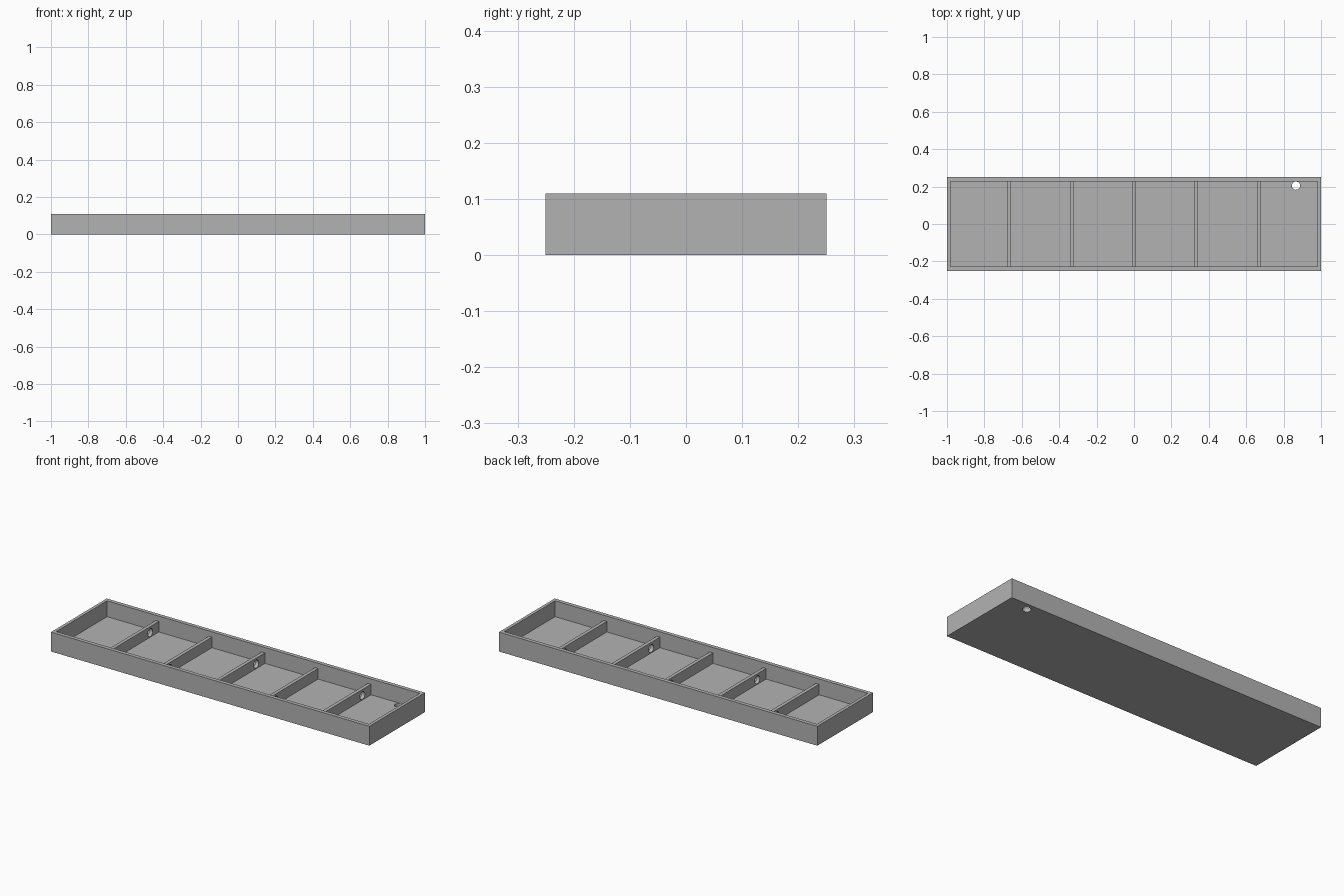
import bpy
import math

cube = bpy.data.objects.get("Cube")
if cube:
    bpy.data.objects.remove(cube, do_unlink=True)

LENGTH, WIDTH, HEIGHT = 2.0, 0.5, 0.11
INNER_X, INNER_Y = 0.982, 0.228   # half sizes of the cavity
FLOOR, RIB_TOP, RIB_THICK = 0.02, 0.08, 0.02

grey = bpy.data.materials.new("plain grey")
grey.use_nodes = True
colour = (0.45, 0.45, 0.45, 1)
grey.diffuse_color = colour
grey.node_tree.nodes["Principled BSDF"].inputs["Base Color"].default_value = colour


def box(name, centre, size):
    bpy.ops.mesh.primitive_cube_add(size=1, location=centre)
    obj = bpy.context.object
    obj.name = name
    obj.scale = size
    bpy.ops.object.transform_apply(location=False, rotation=False, scale=True)
    obj.data.materials.append(grey)
    return obj


def cylinder(name, centre, radius, depth, rotation=(0, 0, 0)):
    bpy.ops.mesh.primitive_cylinder_add(vertices=32, radius=radius, depth=depth,
                                        location=centre, rotation=rotation)
    obj = bpy.context.object
    obj.name = name
    obj.data.materials.append(grey)
    return obj


def cut(target, cutter):
    """Subtract the cutter from the target, then discard it."""
    cutter.hide_render = True
    mod = target.modifiers.new("cut", "BOOLEAN")
    mod.operation = "DIFFERENCE"
    mod.solver = "EXACT"
    mod.object = cutter
    bpy.context.view_layer.objects.active = target
    bpy.ops.object.modifier_apply(modifier=mod.name)
    bpy.data.objects.remove(cutter, do_unlink=True)


# Open tray with a drain hole in the back left corner of the floor
tray = box("tray", (0, 0, HEIGHT / 2), (LENGTH, WIDTH, HEIGHT))
cut(tray, box("cavity", (0, 0, FLOOR + HEIGHT / 2), (2 * INNER_X, 2 * INNER_Y, HEIGHT)))
cut(tray, cylinder("drain", (0.866, 0.205, 0), 0.022, 0.1))

# Five low dividers, with flow holes alternating between back and front
for i in range(5):
    x = (i - 2) / 3
    bottom = FLOOR - 0.005
    divider = box(f"divider_{i + 1}", (x, 0, (RIB_TOP + bottom) / 2),
                  (RIB_THICK, 2 * INNER_Y + 0.01, RIB_TOP - bottom))
    side = 1 if i % 2 == 0 else -1
    cut(divider, cylinder("flow_hole", (x, side * 0.15, 0.046), 0.022, 0.1,
                          (0, math.pi / 2, 0)))
